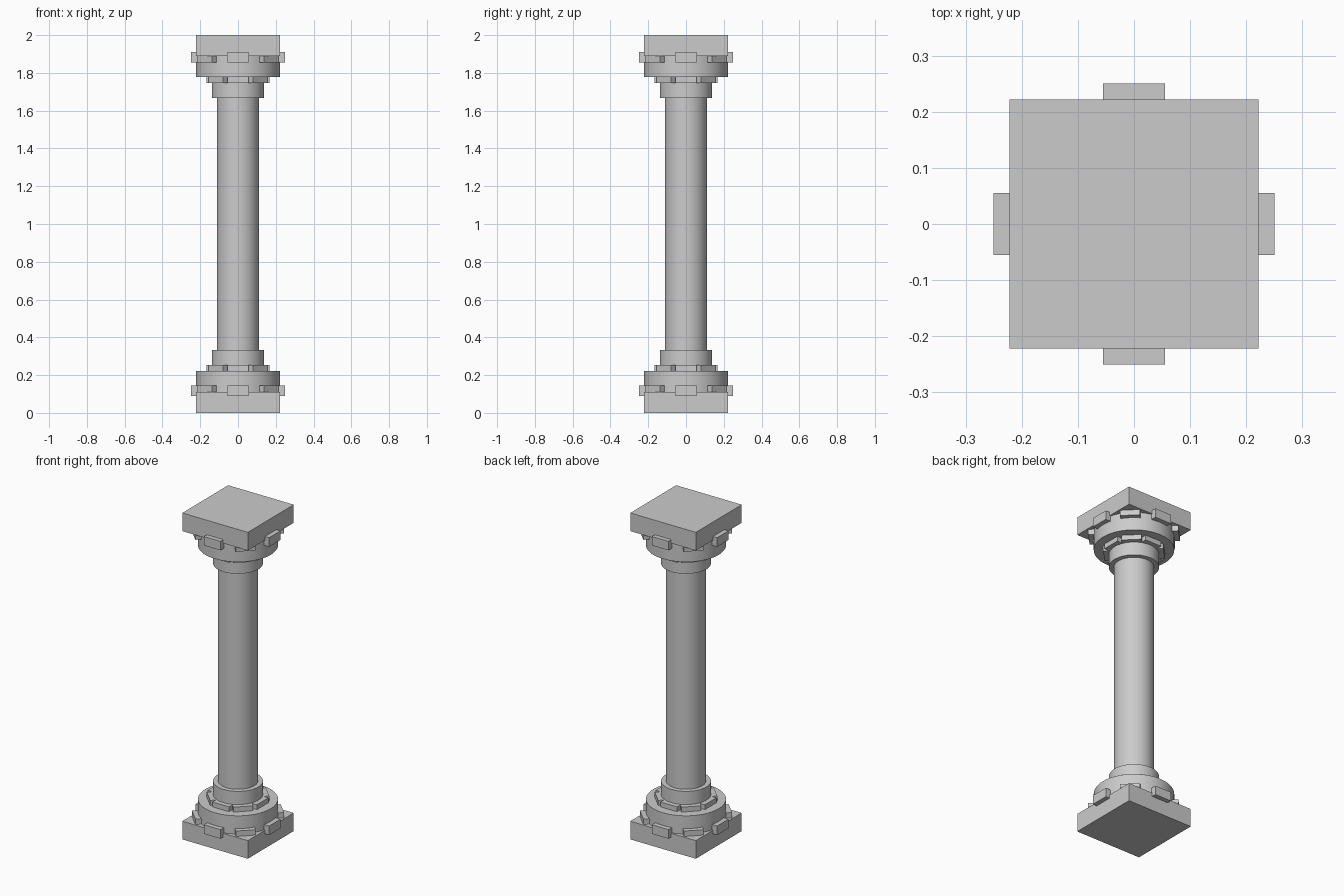
import bpy, math
from mathutils import Matrix

if "Cube" in bpy.data.objects:
    bpy.data.objects.remove(bpy.data.objects["Cube"])

U = 1 / 9        # stone module
MID = 1.0        # mirror plane height


def finish(obj, name):
    obj.name = name
    obj.data.name = name
    return obj


def drum(name, radius, z0, z1):
    bpy.ops.mesh.primitive_cylinder_add(vertices=64, radius=radius, depth=z1 - z0,
                                        location=(0, 0, (z0 + z1) / 2))
    bpy.ops.object.shade_smooth_by_angle(angle=math.radians(30))
    return finish(bpy.context.object, name)


def block(name, size, loc, turn=0.0):
    bpy.ops.mesh.primitive_cube_add(size=1)
    obj = bpy.context.object
    obj.data.transform(Matrix.Rotation(turn, 4, 'Z') @ Matrix.Translation(loc)
                       @ Matrix.Diagonal((*size, 1)))
    return finish(obj, name)


def block_ring(name, radius, z):
    # eight small blocks half sunk into a drum
    for i in range(8):
        block(f"{name}_{i + 1}", (U / 2, U, U / 2), (radius, 0, z), i * math.pi / 4)


# shaft
drum("shaft", U, 3 * U, 2 - 3 * U)

# base and mirrored capital
for end, flip in (("base", False), ("capital", True)):
    def h(z):
        return 2 * MID - z if flip else z

    def span(a, b):
        return sorted((h(a), h(b)))

    block(f"{end}_slab", (4 * U, 4 * U, U), (0, 0, h(U / 2)))
    drum(f"{end}_wide_drum", 2 * U, *span(U, 2 * U))
    drum(f"{end}_collar", 1.25 * U, *span(2 * U, 3 * U))
    block_ring(f"{end}_large_ring_block", 2 * U, h(1.05 * U))
    block_ring(f"{end}_small_ring_block", 1.25 * U, h(2.02 * U))
